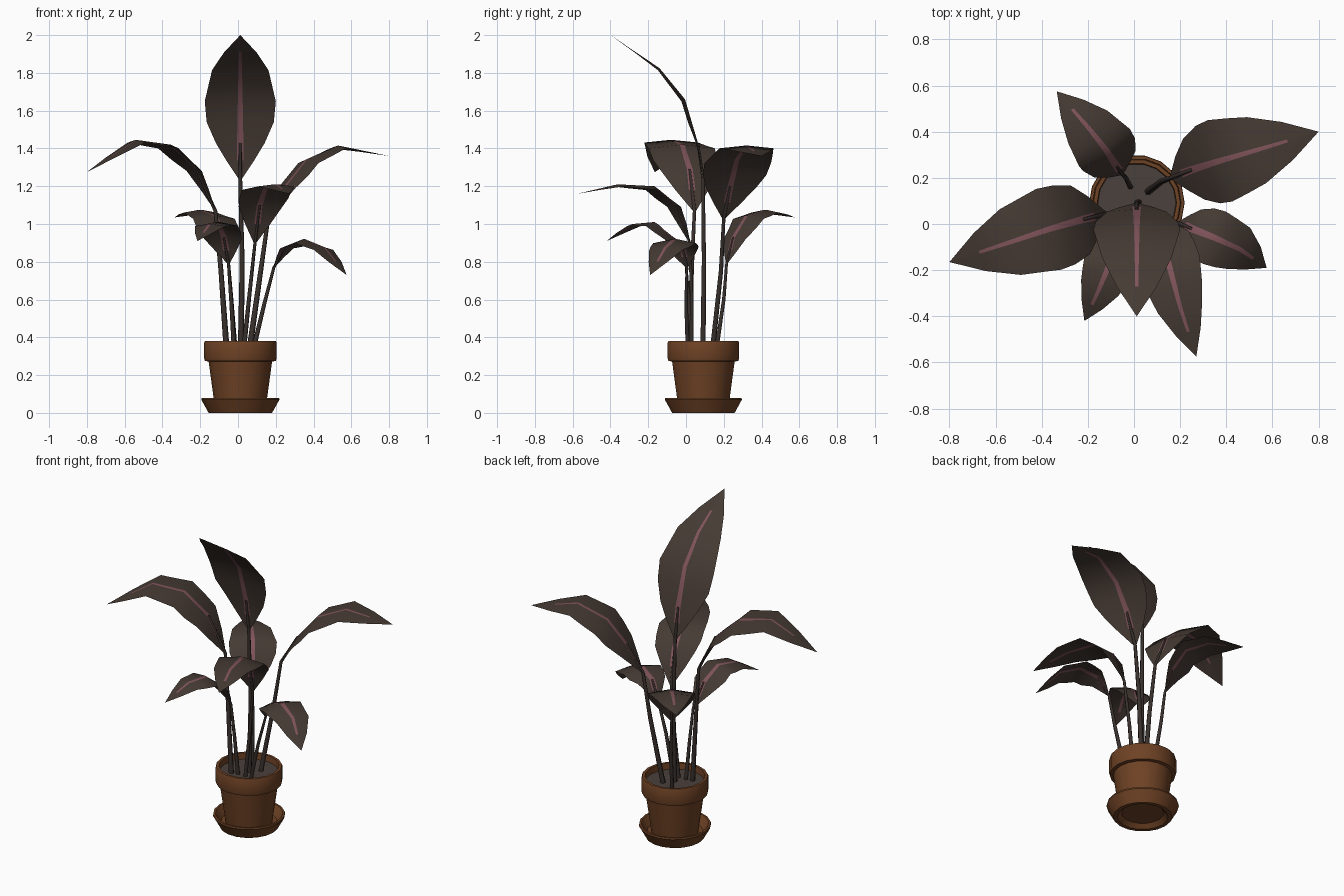
import bpy, math
from mathutils import Vector

if "Cube" in bpy.data.objects:
    bpy.data.objects.remove(bpy.data.objects["Cube"])

def material(name, rgb):
    m = bpy.data.materials.new(name)
    m.diffuse_color = (*rgb, 1)
    m.use_nodes = True
    m.node_tree.nodes["Principled BSDF"].inputs["Base Color"].default_value = m.diffuse_color
    return m

TERRA = material("terracotta brown", (0.155, 0.054, 0.018))
SOIL = material("soil grey brown", (0.068, 0.052, 0.045))
LEAF = material("dark leaf", (0.061, 0.043, 0.034))
PINK = material("pink vein", (0.22, 0.09, 0.105))
STEM = material("dark stem", (0.040, 0.030, 0.026))
CX, CY = 0.0125, 0.092        # pot axis

def make(name, verts, faces, mats, idx=None, angle=35):
    me = bpy.data.meshes.new(name)
    me.from_pydata(verts, [], faces)
    for m in mats:
        me.materials.append(m)
    if idx:
        me.polygons.foreach_set("material_index", idx)
    ob = bpy.data.objects.new(name, me)
    bpy.context.collection.objects.link(ob)
    bpy.ops.object.select_all(action='DESELECT')
    ob.select_set(True)
    bpy.context.view_layer.objects.active = ob
    bpy.ops.object.shade_smooth_by_angle(angle=math.radians(angle))
    return ob

def lathe(name, profile, mat, n=18, cap_start=False, cap_end=False):
    verts, faces = [], []
    for r, z in profile:
        for k in range(n):
            a = 2 * math.pi * k / n
            verts.append((CX + r * math.cos(a), CY + r * math.sin(a), z))
    for j in range(len(profile) - 1):
        for k in range(n):
            k2 = (k + 1) % n
            faces.append((j*n + k, j*n + k2, (j+1)*n + k2, (j+1)*n + k))
    if cap_start:
        faces.append(tuple(reversed(range(n))))
    if cap_end:
        faces.append(tuple((len(profile) - 1) * n + k for k in range(n)))
    return make(name, verts, faces, [mat])

# Saucer with recessed underside, pot with thick rim, soil disc
lathe("saucer", [(.12, .025), (.145, 0), (.168, 0), (.207, .07), (.205, .08),
                 (.193, .08), (.16, .03)], TERRA, cap_start=True, cap_end=True)
lathe("pot", [(.135, .03), (.168, .272), (.188, .275), (.192, .29), (.192, .372),
              (.188, .38), (.172, .38), (.168, .33)], TERRA, cap_start=True)
lathe("soil", [(.169, .342)], SOIL, cap_end=True)

def tube(name, pts, r0, r1, n=6):
    verts, faces = [], []
    for i, p in enumerate(pts):
        r = r0 + (r1 - r0) * i / (len(pts) - 1)
        for k in range(n):
            a = 2 * math.pi * k / n
            verts.append((p[0] + r*math.cos(a), p[1] + r*math.sin(a), p[2]))
    for j in range(len(pts) - 1):
        for k in range(n):
            k2 = (k + 1) % n
            faces.append((j*n + k, j*n + k2, (j+1)*n + k2, (j+1)*n + k))
    faces.append(tuple((len(pts) - 1) * n + k for k in range(n)))
    make(name, verts, faces, [STEM], angle=70)

# Relative half width along the blade
SHAPE = [(0, .05), (.14, .52), (.29, .93), (.45, 1), (.67, .8), (.84, .45), (1, .0)]
def width(t):
    for (a, wa), (b, wb) in zip(SHAPE, SHAPE[1:]):
        if t <= b:
            return wa + (wb - wa) * (t - a) / (b - a)
    return 0

def leaf(name, path, half, droop=0.022):
    path = [Vector(p) for p in path]
    pts = [path[0]]
    for a, b in zip(path, path[1:]):
        pts += [(a + b) / 2, b]
    dist = [0]
    for a, b in zip(pts, pts[1:]):
        dist.append(dist[-1] + (b - a).length)
    verts, faces, idx = [], [], []
    for i, p in enumerate(pts):
        t = min(dist[i] / dist[-1], 1)
        w = half * width(t)
        d = (pts[min(i + 1, len(pts)-1)] - pts[max(i - 1, 0)]).normalized()
        side = d.cross(Vector((0, 0, 1))).normalized()
        up = side.cross(d).normalized()
        v = min(.016 * (1.25 - t), w * .6)      # vein half width
        for s in (-w, -v, v, w):
            verts.append(p + side * s - up * droop * (s / half) ** 2)
        if i:
            o, tm = 4 * (i - 1), (t + dist[i-1] / dist[-1]) / 2
            for c in range(3):
                faces.append((o + c, o + c + 1, o + c + 5, o + c + 4))
                idx.append(1 if c == 1 and .13 < tm < .88 else 0)
    make(name, verts, faces, [LEAF, PINK], idx, angle=50)

# Name, soil position, stem bend, midrib path, half width
PLANT = [
    ("tall", (.015, .09), (.022, .095, .8),
     [(.012, .09, 1.24), (.012, .063, 1.43), (.012, -.005, 1.66), (.012, -.14, 1.825), (.012, -.4, 2.0)], .188),
    ("left", (-.06, .02), (-.09, .03, .75),
     [(-.12, .045, 1.07), (-.22, .02, 1.29), (-.36, -.02, 1.42), (-.54, -.08, 1.445), (-.8, -.165, 1.275)], .185),
    ("right", (.06, .14), (.12, .185, .75),
     [(.16, .2, 1.03), (.25, .235, 1.2), (.36, .27, 1.34), (.53, .32, 1.415), (.8, .4, 1.36)], .185),
    ("front_right", (.03, .03), (.06, .03, .62),
     [(.09, .02, .9), (.115, -.05, 1.1), (.15, -.17, 1.2), (.2, -.36, 1.21), (.27, -.575, 1.16)], .14),
    ("front_left", (-.02, .03), (-.035, .015, .58),
     [(-.05, 0, .79), (-.075, -.07, .93), (-.105, -.17, 1.01), (-.15, -.28, 1.0), (-.215, -.42, .91)], .118),
    ("low_right", (.08, .01), (.14, .0, .58),
     [(.19, .005, .77), (.25, -.02, .88), (.35, -.06, .92), (.46, -.11, .875), (.575, -.19, .73)], .125),
    ("back", (-.015, .16), (-.035, .2, .6),
     [(-.05, .215, .79), (-.075, .25, .93), (-.12, .32, 1.045), (-.2, .42, 1.075), (-.335, .575, 1.035)], .138),
]
for name, root, bend, path, half in PLANT:
    r = .016 if half > .16 else .013
    tube(name + "_stem", [(*root, .33), bend, path[0], path[1]], r, r * .45)
    leaf(name + "_leaf", path, half)
